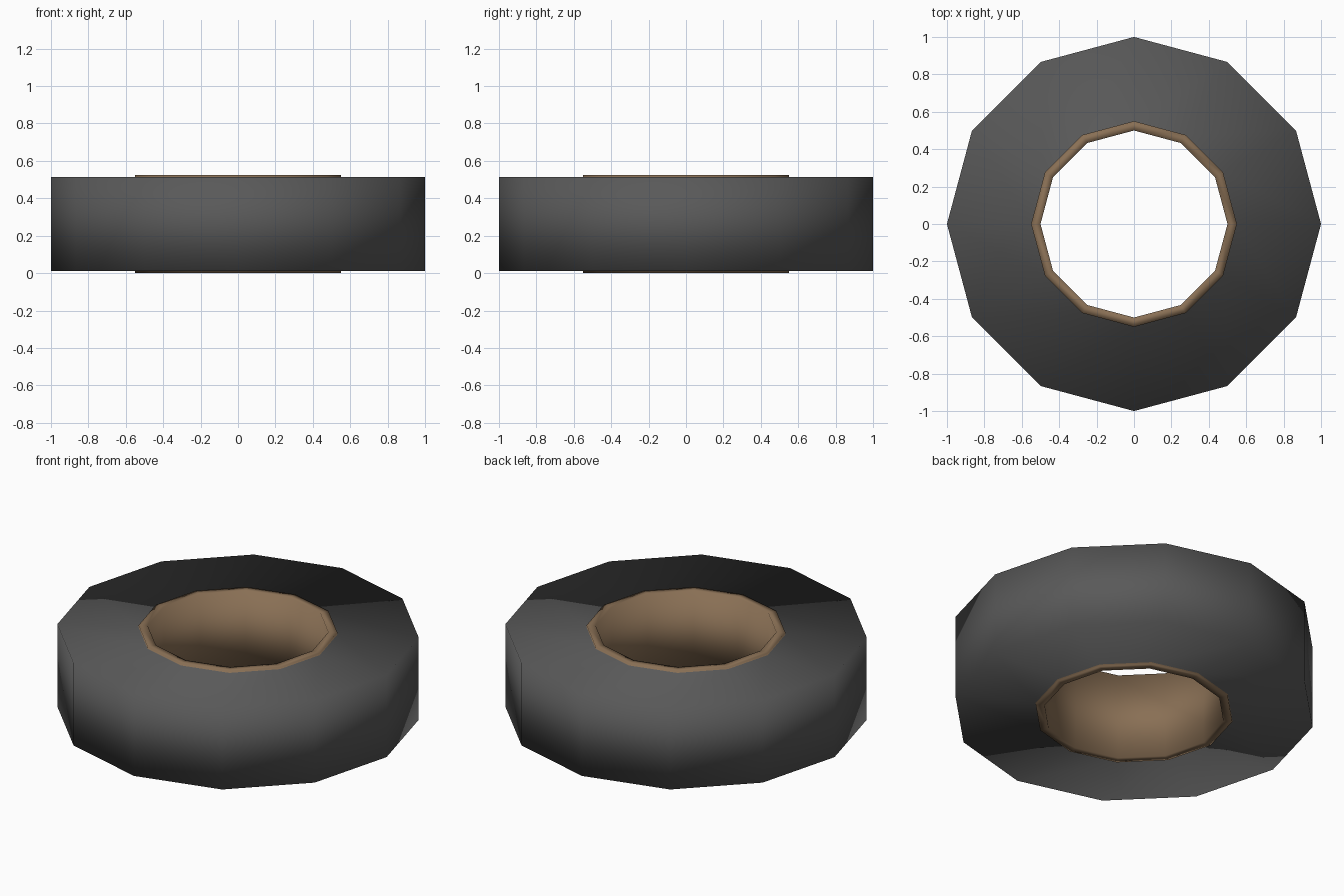
import bpy, bmesh, math

if "Cube" in bpy.data.objects:
    bpy.data.objects.remove(bpy.data.objects["Cube"])

SIDES = 12


def material(name, rgb):
    m = bpy.data.materials.new(name)
    m.diffuse_color = (*rgb, 1.0)
    m.use_nodes = True
    m.node_tree.nodes["Principled BSDF"].inputs["Base Color"].default_value = m.diffuse_color
    return m


# Cross-section (radius, height): bore liner with thin lips, then the thick outer ring
profile = [(0.5, 0.0), (0.55, 0.0), (0.55, 0.0125), (1.0, 0.0125),
           (1.0, 0.5125), (0.55, 0.5125), (0.55, 0.525), (0.5, 0.525)]
RING_SEGMENTS = (2, 3, 4)  # bottom, outside and top of the dark ring

bm = bmesh.new()
rows = []
for i in range(SIDES):
    a = 2 * math.pi * i / SIDES
    rows.append([bm.verts.new((r * math.cos(a), r * math.sin(a), z)) for r, z in profile])

n = len(profile)
for i in range(SIDES):
    cur, nxt = rows[i], rows[(i + 1) % SIDES]
    for j in range(n):
        k = (j + 1) % n
        f = bm.faces.new((cur[j], nxt[j], nxt[k], cur[k]))
        f.smooth = True
        f.material_index = 0 if j in RING_SEGMENTS else 1
bmesh.ops.recalc_face_normals(bm, faces=bm.faces[:])

mesh = bpy.data.meshes.new("lined_ring")
bm.to_mesh(mesh)
bm.free()
mesh.materials.append(material("dark_grey", (0.10, 0.10, 0.10)))
mesh.materials.append(material("brown_liner", (0.25, 0.16, 0.09)))
bpy.context.collection.objects.link(bpy.data.objects.new("lined_ring", mesh))
